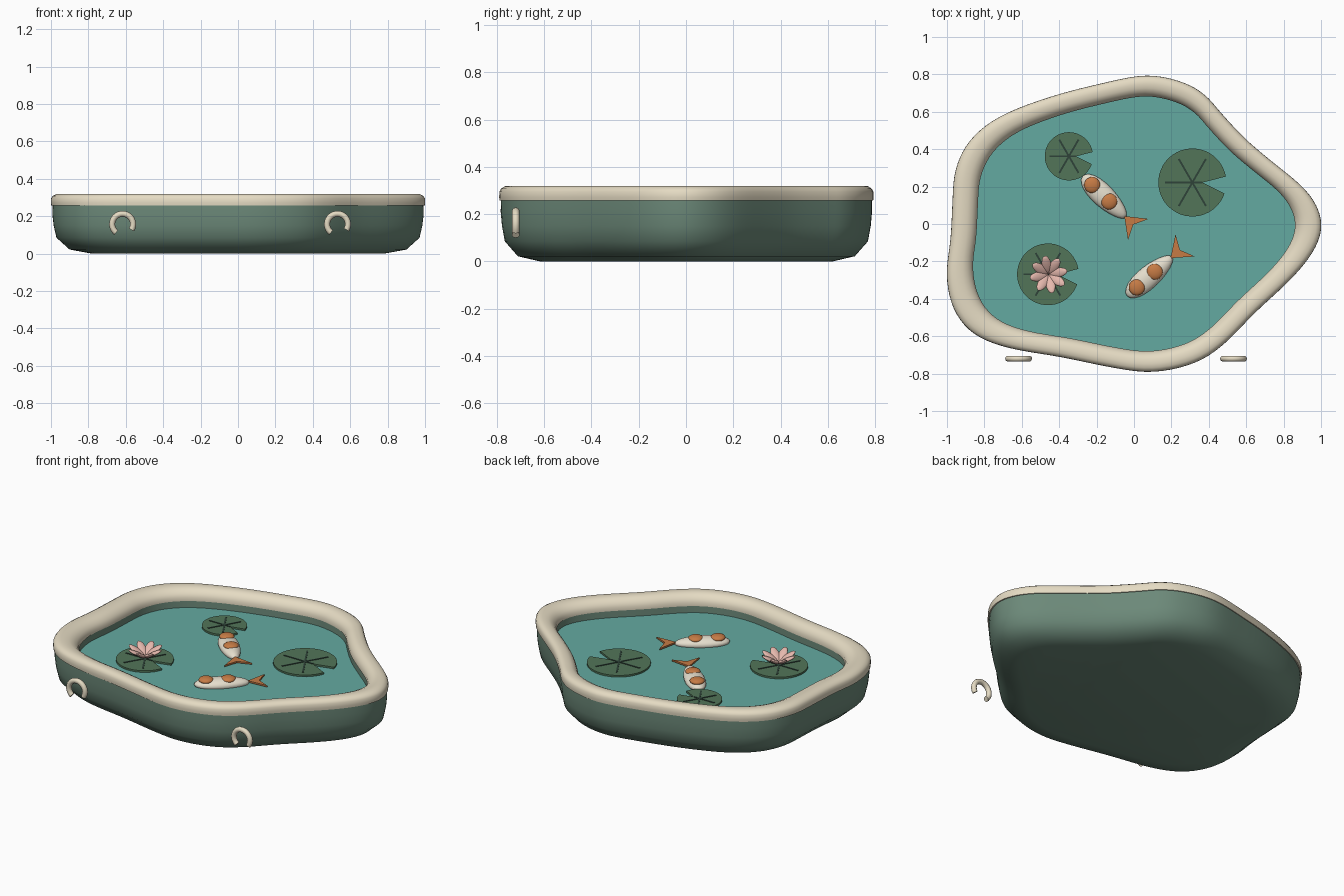
import bpy, bmesh
from math import sin, cos, pi, radians
from mathutils import Vector, Matrix

if "Cube" in bpy.data.objects:
    bpy.data.objects.remove(bpy.data.objects["Cube"])


def material(name, code):
    lin = []
    for i in (0, 2, 4):
        c = int(code[i:i + 2], 16) / 255
        lin.append(c / 12.92 if c < 0.04 else ((c + 0.055) / 1.055) ** 2.4)
    mat = bpy.data.materials.new(name)
    mat.use_nodes = True
    mat.diffuse_color = (*lin, 1)
    bsdf = mat.node_tree.nodes["Principled BSDF"]
    bsdf.inputs["Base Color"].default_value = (*lin, 1)
    bsdf.inputs["Roughness"].default_value = 0.7
    return mat


cream = material("stone cream", "E5DBC3")
green = material("basin green", "6C8979")
teal = material("water teal", "64AAA1")
leaf = material("lily pad green", "527559")
dark = material("vein dark green", "2E4238")
white = material("fish cream", "E6DFCE")
orange = material("fish orange", "C67B45")
pink = material("petal pink", "E6B9AE")


def finish(name, bm, mat, angle=45):
    bmesh.ops.recalc_face_normals(bm, faces=bm.faces)
    mesh = bpy.data.meshes.new(name)
    bm.to_mesh(mesh)
    bm.free()
    mesh.materials.append(mat)
    obj = bpy.data.objects.new(name, mesh)
    bpy.context.collection.objects.link(obj)
    bpy.ops.object.select_all(action='DESELECT')
    obj.select_set(True)
    bpy.context.view_layer.objects.active = obj
    bpy.ops.object.shade_smooth_by_angle(angle=radians(angle))
    return obj


def smooth_loop(points, steps=5):
    # Closed Catmull-Rom curve with a light smoothing pass
    pts = [Vector(p) for p in points]
    n, out = len(pts), []
    for i in range(n):
        a, b, c, d = (pts[(i + k) % n] for k in (-1, 0, 1, 2))
        for s in range(steps):
            t = s / steps
            out.append(0.5 * (2 * b + (c - a) * t + (2 * a - 5 * b + 4 * c - d) * t * t
                              + (3 * b - a - 3 * c + d) * t ** 3))
    for _ in range(3):
        out = [(out[i - 1] + 2 * p + out[(i + 1) % len(out)]) / 4 for i, p in enumerate(out)]
    return out


OUTLINE = smooth_loop([
    (1.003, -.02), (.975, .1), (.89, .21), (.73, .34), (.59, .46), (.46, .6), (.385, .685),
    (.27, .755), (.07, .797), (-.18, .75), (-.45, .68), (-.72, .575), (-.88, .445),
    (-.955, .29), (-.97, .13), (-.98, -.08), (-1.003, -.27), (-.965, -.455), (-.855, -.59),
    (-.665, -.665), (-.395, -.71), (-.13, -.765), (.1, -.793), (.33, -.742),
    (.49, -.635), (.645, -.475), (.835, -.3), (.957, -.15)])


def loft(name, profile, mat, cap=False, closed=False, angle=45):
    # Sweep (scale, height) pairs around the pond outline
    bm = bmesh.new()
    rings = [[bm.verts.new((p.x * s, p.y * s, z)) for p in OUTLINE] for s, z in profile]
    pairs = list(zip(rings, rings[1:]))
    if closed:
        pairs.append((rings[-1], rings[0]))
    n = len(OUTLINE)
    for a, b in pairs:
        for i in range(n):
            j = (i + 1) % n
            bm.faces.new((a[i], a[j], b[j], b[i]))
    if cap:
        bm.faces.new(rings[0])
    return finish(name, bm, mat, angle)


# Basin shell, rim and water
loft("basin", [(.78, 0), (.9, .022), (.97, .085), (.985, .15), (.992, .21), (.99, .28),
               (.866, .28), (.862, .19)], green, cap=True)
loft("rim", [(.985, .257), (.998, .257), (1, .272), (.999, .295), (.99, .308), (.972, .318),
             (.945, .32), (.915, .318), (.89, .308), (.872, .292), (.86, .272), (.86, .25),
             (.88, .25)], cream, closed=True, angle=60)
loft("water", [(.866, .208)], teal, cap=True)


def ellipsoid(name, size, place, mat, taper=0, segments=24):
    bm = bmesh.new()
    bmesh.ops.create_uvsphere(bm, u_segments=segments, v_segments=segments // 2, radius=1)
    for v in bm.verts:
        v.co.y *= 1 - taper * v.co.x
    bmesh.ops.transform(bm, matrix=place @ Matrix.Diagonal((*size, 1)), verts=bm.verts)
    return finish(name, bm, mat, 80)


def prism(name, points, low, high, mat):
    bm = bmesh.new()
    face = bm.faces.new([bm.verts.new((x, y, low)) for x, y in points])
    top = bmesh.ops.extrude_face_region(bm, geom=[face])["geom"]
    for v in top:
        if isinstance(v, bmesh.types.BMVert):
            v.co.z = high
    return finish(name, bm, mat, 30)


# Hook-shaped side handles
def handle(name, x):
    bm = bmesh.new()
    rings, sides, steps = [], 10, 24
    for i in range(steps + 1):
        a = radians(-32 + 264 * i / steps)
        ring = []
        for k in range(sides):
            b = 2 * pi * k / sides
            r = .056 + .016 * cos(b)
            ring.append(bm.verts.new((x + r * cos(a), -.72 + .016 * sin(b), .157 + r * sin(a))))
        rings.append(ring)
    for p, q in zip(rings, rings[1:]):
        for k in range(sides):
            m = (k + 1) % sides
            bm.faces.new((p[k], p[m], q[m], q[k]))
    bm.faces.new(rings[0])
    bm.faces.new(rings[-1])
    finish(name, bm, cream, 50)


handle("right_handle", -.617)
handle("left_handle", .532)


# Notched lily pads with radial veins
def lily_pad(name, x, y, r):
    angles = [radians(10 + 331 * i / 40) for i in range(41)]
    rim = [(x + r * cos(a), y + r * sin(a)) for a in angles]
    prism(name, rim + [(x + .3 * r, y)], .212, .223, leaf)
    for i in range(6):
        a = i * pi / 3
        length = r * (.3 if i == 0 else .8)
        u, w = Vector((cos(a), sin(a))), Vector((-sin(a), cos(a))) * .005
        c = Vector((x, y))
        prism(f"{name}_vein_{i + 1}", [c - w, c + u * length - w, c + u * length + w, c + w],
              .222, .226, dark)


lily_pad("large_lily_pad", .312, .222, .182)
lily_pad("small_lily_pad", -.348, .362, .129)
lily_pad("flower_lily_pad", -.46, -.269, .165)

# Lily flower: a spread ring of broad raised petals
TILT = radians(30)
for i in range(8):
    place = (Matrix.Translation((-.457, -.27, .232))
             @ Matrix.Rotation(2 * pi * (i + .25) / 8, 4, 'Z')
             @ Matrix.Translation((.052, 0, .032))
             @ Matrix.Rotation(-TILT, 4, 'Y'))
    ellipsoid(f"petal_{i + 1}", (.057, .026, .011), place, pink, segments=16)


# Fish with two back patches and a forked tail; local +x points to the tail
def fish(name, x, y, heading):
    base = Matrix.Translation((x, y, .217)) @ Matrix.Rotation(radians(heading), 4, 'Z')
    ellipsoid(name + "_body", (.16, .059, .036), base, white, taper=.15)
    for part, px in (("front", -.09), ("rear", .037)):
        ellipsoid(f"{name}_{part}_patch", (.043, .043, .018),
                  base @ Matrix.Translation((px, 0, .027)), orange)
    tail = [(.145, -.006), (.157, -.006), (.253, -.079), (.215, 0), (.253, .079),
            (.157, .006), (.145, .006)]
    flat = [(base @ Vector((*p, 0))).xy for p in tail]
    prism(name + "_tail", flat, .216, .226, orange)


fish("back_fish", -.159, .146, -44)
fish("front_fish", .083, -.28, 41)
